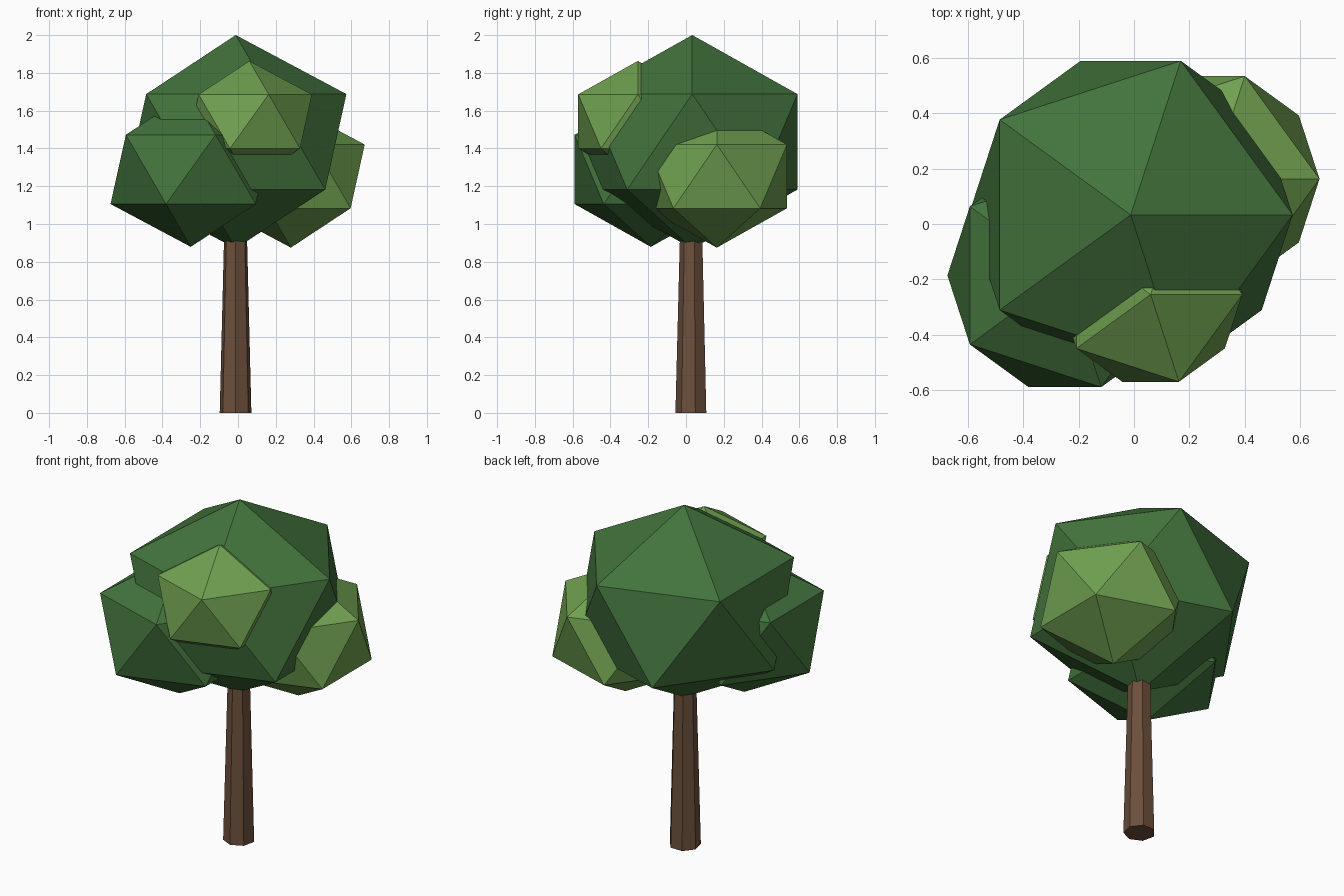
import bpy
import math

if "Cube" in bpy.data.objects:
    bpy.data.objects.remove(bpy.data.objects["Cube"])


def make_material(name, color):
    mat = bpy.data.materials.new(name)
    mat.diffuse_color = (*color, 1.0)
    mat.use_nodes = True
    mat.node_tree.nodes["Principled BSDF"].inputs["Base Color"].default_value = mat.diffuse_color
    return mat


bark = make_material("bark", (0.15, 0.08, 0.045))
dark_leaf = make_material("dark_leaf", (0.055, 0.17, 0.045))
light_leaf = make_material("light_leaf", (0.16, 0.35, 0.08))


def foliage(name, location, radius, mat):
    # Slightly squashed icosahedron
    bpy.ops.mesh.primitive_ico_sphere_add(subdivisions=1, radius=1, location=location)
    obj = bpy.context.object
    obj.name = name
    obj.scale = (radius, radius, radius * 0.863)
    obj.data.materials.append(mat)


# Trunk: tapered seven-sided post, top buried in the crown
bpy.ops.mesh.primitive_cone_add(vertices=7, radius1=0.086, radius2=0.058, depth=1.1,
                                location=(-0.013, 0.03, 0.55),
                                rotation=(0, 0, math.pi))
trunk = bpy.context.object
trunk.name = "trunk"
trunk.data.materials.append(bark)

# Crown: one large clump and three smaller ones
foliage("crown_main", (-0.012, 0.033, 1.435), 0.655, dark_leaf)
foliage("crown_left", (-0.25, -0.186, 1.289), 0.475, dark_leaf)
foliage("crown_right", (0.28, 0.163, 1.252), 0.437, light_leaf)
foliage("crown_front", (0.06, -0.255, 1.543), 0.371, light_leaf)
